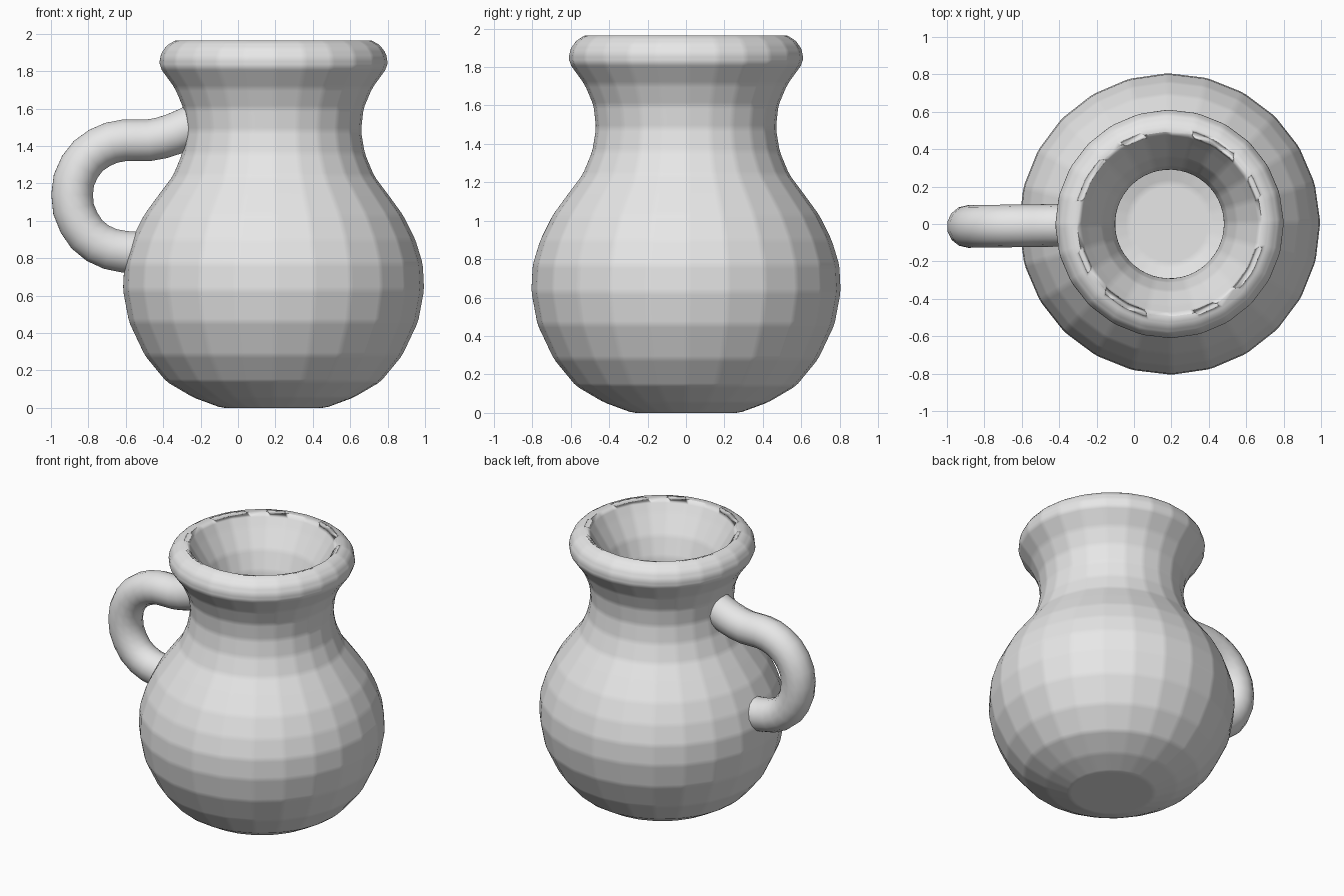
import bpy
import bmesh
from math import cos, sin, tau, radians

cube = bpy.data.objects.get("Cube")
if cube:
    bpy.data.objects.remove(cube, do_unlink=True)

AXIS_X = 0.19
SIDES = 24
TURN = radians(0.7)

# Plain grey clay
clay = bpy.data.materials.new("grey_clay")
clay.use_nodes = True
clay.diffuse_color = (0.8, 0.8, 0.8, 1)
clay.node_tree.nodes["Principled BSDF"].inputs["Base Color"].default_value = (0.8, 0.8, 0.8, 1)


def lathe(name, profile):
    """Revolve a (radius, height) profile and cap both of its ends."""
    bm = bmesh.new()
    rings = [[bm.verts.new((r * cos(tau * i / SIDES), r * sin(tau * i / SIDES), z))
              for i in range(SIDES)] for r, z in profile]
    for low, high in zip(rings, rings[1:]):
        for i in range(SIDES):
            j = (i + 1) % SIDES
            bm.faces.new((low[i], low[j], high[j], high[i]))
    bm.faces.new(rings[0])
    bm.faces.new(rings[-1])
    bmesh.ops.recalc_face_normals(bm, faces=bm.faces)
    for face in bm.faces:
        face.smooth = True
    mesh = bpy.data.meshes.new(name)
    bm.to_mesh(mesh)
    bm.free()
    obj = bpy.data.objects.new(name, mesh)
    bpy.context.collection.objects.link(obj)
    return obj


def place(obj):
    obj.location.x = AXIS_X
    obj.rotation_euler.z = TURN
    obj.data.materials.append(clay)


# Jug body: belly, neck, rolled rim, then the hollow inside
outside = [(0.28, 0), (0.43, 0.055), (0.575, 0.14), (0.69, 0.28), (0.775, 0.46),
           (0.807, 0.63), (0.80, 0.77), (0.76, 0.9), (0.695, 1.03), (0.615, 1.14),
           (0.54, 1.24), (0.49, 1.36), (0.47, 1.48), (0.483, 1.6), (0.53, 1.71)]
rim = [(0.61, 1.82), (0.612, 1.87), (0.59, 1.92), (0.55, 1.955), (0.51, 1.97),
       (0.48, 1.95)]
inside = [(0.44, 1.88), (0.36, 1.75), (0.31, 1.62), (0.29, 1.5), (0.31, 1.35),
          (0.37, 1.22), (0.52, 1.03), (0.6, 0.85), (0.625, 0.65), (0.59, 0.48),
          (0.5, 0.32), (0.36, 0.22), (0.22, 0.18)]
body = lathe("jug_body", outside + rim + inside)
place(body)
bevel = body.modifiers.new("soft_edges", "BEVEL")
bevel.limit_method = "NONE"
bevel.width = 0.02
bevel.segments = 1
bevel.harden_normals = True

# Handle: round tube whose ends are buried in the wall
path = [(-0.22, 1.52), (-0.34, 1.465), (-0.48, 1.43), (-0.61, 1.43), (-0.74, 1.39),
        (-0.845, 1.29), (-0.887, 1.14), (-0.85, 0.99), (-0.75, 0.88),
        (-0.61, 0.835), (-0.47, 0.83)]
curve = bpy.data.curves.new("handle", "CURVE")
curve.dimensions = "3D"
curve.resolution_u = 2
curve.bevel_depth = 0.114
curve.bevel_resolution = 5
curve.use_fill_caps = True
spline = curve.splines.new("BEZIER")
spline.bezier_points.add(len(path) - 1)
for point, (x, z) in zip(spline.bezier_points, path):
    point.co = (x - AXIS_X, 0, z)
    point.handle_left_type = point.handle_right_type = "AUTO"
handle = bpy.data.objects.new("handle", curve)
bpy.context.collection.objects.link(handle)
place(handle)

bpy.ops.object.select_all(action="DESELECT")
handle.select_set(True)
bpy.context.view_layer.objects.active = handle
bpy.ops.object.convert(target="MESH")
bpy.ops.object.shade_smooth_by_angle(angle=radians(50))
